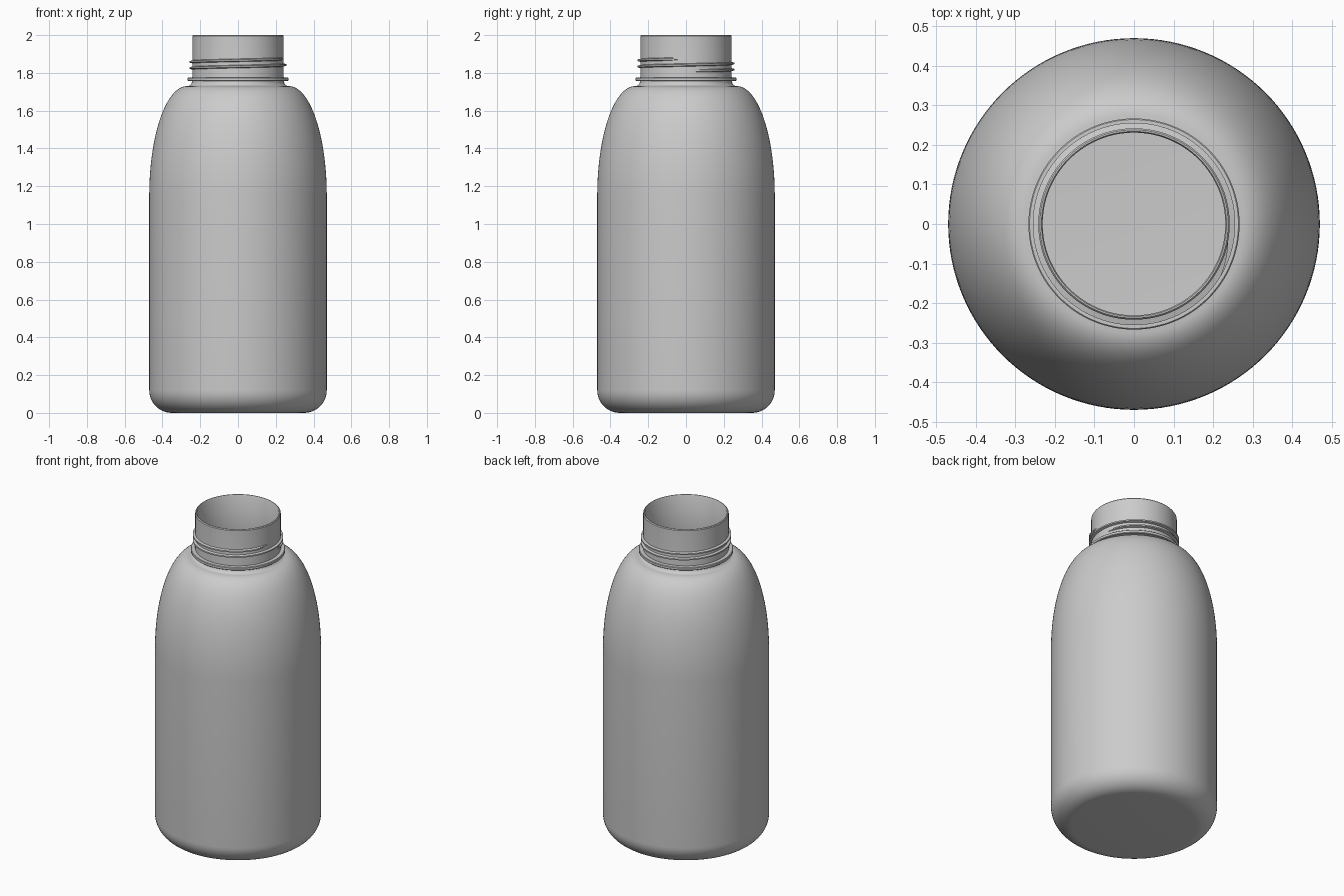
import bpy, bmesh
from math import sin, cos, pi, radians

if "Cube" in bpy.data.objects:
    bpy.data.objects.remove(bpy.data.objects["Cube"])

SEG = 128


def finish(bm, name, angle=35):
    bmesh.ops.recalc_face_normals(bm, faces=bm.faces[:])
    me = bpy.data.meshes.new(name)
    bm.to_mesh(me)
    bm.free()
    ob = bpy.data.objects.new(name, me)
    bpy.context.collection.objects.link(ob)
    bpy.ops.object.select_all(action='DESELECT')
    ob.select_set(True)
    bpy.context.view_layer.objects.active = ob
    bpy.ops.object.shade_smooth_by_angle(angle=radians(angle))
    return ob


def lathe(name, profile, closed=False):
    """Revolve (radius, height) points around z; radius 0 makes a pole."""
    bm = bmesh.new()
    rings = []
    for r, z in profile:
        if r < 1e-6:
            rings.append([bm.verts.new((0, 0, z))] * SEG)
        else:
            rings.append([bm.verts.new((r * cos(2 * pi * i / SEG), r * sin(2 * pi * i / SEG), z))
                          for i in range(SEG)])
    pairs = list(zip(rings, rings[1:]))
    if closed:
        pairs.append((rings[-1], rings[0]))
    for a, b in pairs:
        for i in range(SEG):
            j = (i + 1) % SEG
            quad = list(dict.fromkeys((a[i], a[j], b[j], b[i])))
            bm.faces.new(quad)
    return finish(bm, name)


def arc(cx, cz, rx, rz, a0, a1, n):
    return [(cx + rx * cos(radians(a0 + (a1 - a0) * k / n)),
             cz + rz * sin(radians(a0 + (a1 - a0) * k / n))) for k in range(n + 1)]


def shell(t):
    """Bottle outline from base to neck, inset by wall thickness t."""
    pts = [(0, t)]
    pts += arc(0.35, 0.12, 0.12 - t, 0.12 - t, -90, 0, 12)          # rounded base
    pts += arc(0.27, 1.15, 0.20 - t, 0.58 - t, 0, 88, 28)           # shoulder
    pts += arc(0.27 - t, 1.755 - t, 0.026, 0.025, 270, 180, 6)      # fillet into neck
    return pts


# Hollow body with neck and rounded lip
T = 0.01
lip = [(0.242, 1.78), (0.242, 1.995), (0.238, 2.0), (0.234, 2.0), (0.231, 1.995)]
lathe("bottle_body", shell(0) + lip + shell(T)[::-1])

# Support collar below the thread
lathe("neck_collar", [(0.236, 1.757), (0.264, 1.757), (0.267, 1.760), (0.267, 1.773),
                      (0.264, 1.776), (0.236, 1.776)], closed=True)

# Screw thread: tapered ridge swept along a helix of almost two turns
bm = bmesh.new()
STEPS, A0, A1, Z0, Z1 = 240, 12, 710, 1.810, 1.874
prev = None
for k in range(STEPS + 1):
    f = k / STEPS
    a = radians(A0 + (A1 - A0) * f)
    z = Z0 + (Z1 - Z0) * f
    s = min(1, f / 0.03, (1 - f) / 0.03)
    tip = 0.242 + 0.014 * s
    sect = [(0.238, -0.009), (tip, -0.004), (tip, 0.004), (0.238, 0.009)]
    ring = [bm.verts.new((r * cos(a), r * sin(a), z + dz)) for r, dz in sect]
    if prev:
        for i in range(4):
            j = (i + 1) % 4
            bm.faces.new((prev[i], prev[j], ring[j], ring[i]))
    else:
        bm.faces.new(ring)
    prev = ring
bm.faces.new(prev)
finish(bm, "neck_thread")
